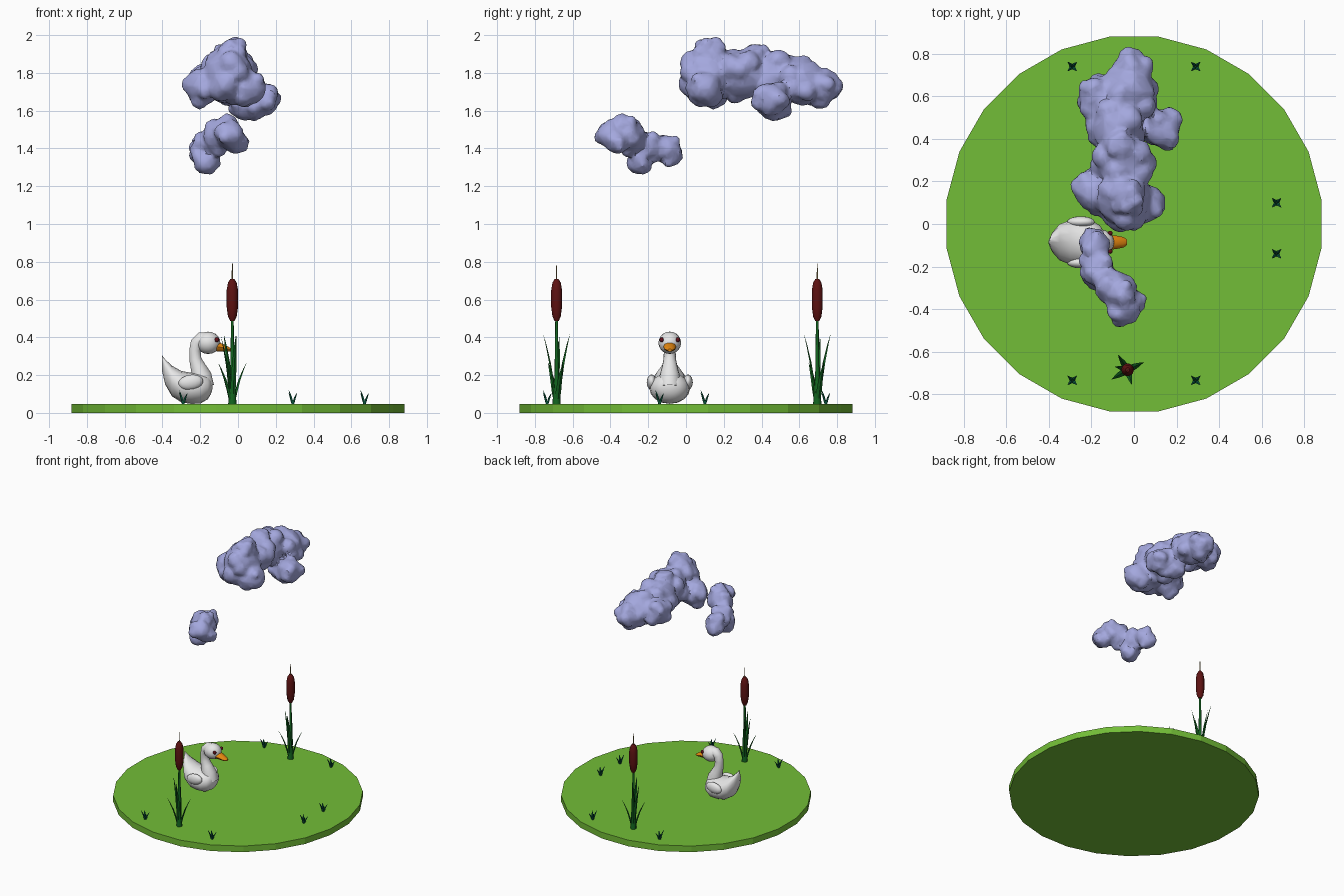
import bpy, bmesh, math, random
from mathutils import Vector, Matrix

if "Cube" in bpy.data.objects:
    bpy.data.objects.remove(bpy.data.objects["Cube"])

random.seed(4)


def material(name, r, g, b):
    m = bpy.data.materials.new(name)
    m.diffuse_color = (r, g, b, 1)
    m.use_nodes = True
    m.node_tree.nodes["Principled BSDF"].inputs["Base Color"].default_value = m.diffuse_color
    return m


GRASS = material("grass green", 0.17, 0.51, 0.038)
CLOUD = material("lavender", 0.37, 0.39, 0.73)
WHITE = material("feather white", 0.8, 0.8, 0.8)
BROWN = material("seed brown", 0.11, 0.006, 0.006)
STEM = material("reed green", 0.006, 0.13, 0.014)
TEAL = material("tuft green", 0.003, 0.11, 0.055)
ORANGE = material("bill orange", 0.8, 0.25, 0.005)
RED = material("eye red", 0.12, 0.005, 0.01)
TAN = material("spike tan", 0.4, 0.3, 0.13)


def finish(bm, name, mat, angle=None):
    """Turn a bmesh into a named object; smooth it when an angle is given."""
    bmesh.ops.recalc_face_normals(bm, faces=bm.faces)
    me = bpy.data.meshes.new(name)
    bm.to_mesh(me)
    bm.free()
    me.materials.append(mat)
    ob = bpy.data.objects.new(name, me)
    bpy.context.collection.objects.link(ob)
    if angle:
        smooth(ob, angle)
    return ob


def smooth(ob, angle):
    bpy.ops.object.select_all(action='DESELECT')
    ob.select_set(True)
    bpy.context.view_layer.objects.active = ob
    bpy.ops.object.shade_smooth_by_angle(angle=math.radians(angle))


def loft(bm, rings):
    """Skin a list of equal-length rings of points and cap both ends."""
    vs = [[bm.verts.new(p) for p in ring] for ring in rings]
    n = len(vs[0])
    for a, b in zip(vs, vs[1:]):
        for i in range(n):
            bm.faces.new((a[i], a[(i + 1) % n], b[(i + 1) % n], b[i]))
    bm.faces.new(vs[0])
    bm.faces.new(vs[-1][::-1])


def ring(c, u, v, n):
    c, u, v = Vector(c), Vector(u), Vector(v)
    return [c + u * math.cos(t) + v * math.sin(t)
            for t in (2 * math.pi * i / n for i in range(n))]


def ellipsoid(name, mat, c, r, tilt=0.0):
    bm = bmesh.new()
    m = Matrix.Translation(c) @ Matrix.Rotation(tilt, 4, 'Y') @ Matrix.Diagonal((*r, 1))
    bmesh.ops.create_uvsphere(bm, u_segments=16, v_segments=10, radius=1, matrix=m)
    return finish(bm, name, mat, 60)


def turned(name, mat, x, y, profile, n=10, angle=50):
    """Upright turned shape from (z, radius) pairs."""
    bm = bmesh.new()
    loft(bm, [ring((x, y, z), (r, 0, 0), (0, r, 0), n) for z, r in profile])
    return finish(bm, name, mat, angle)


def blade(bm, base, dx, dy, height, width):
    """Tapered leaf that leans outward and narrows to a point."""
    out = Vector((dx, dy, 0))
    side = Vector((-dy, dx, 0)).normalized()
    rings = []
    for t, w in ((0, .6), (.3, 1), (.6, .8), (.85, .4), (1, .04)):
        c = Vector(base) + out * (0.12 + 0.3 * t + 0.58 * t * t) + Vector((0, 0, height * t))
        rings.append(ring(c, side * width * w, out.normalized() * 0.006 * w, 4))
    loft(bm, rings)


# Round island
bm = bmesh.new()
corners = [ring((0, 0, z), (0.888 * math.cos(math.pi / 24), 0.888 * math.sin(math.pi / 24), 0),
                (-0.888 * math.sin(math.pi / 24), 0.888 * math.cos(math.pi / 24), 0), 24)
           for z in (0, 0.048)]
loft(bm, corners)
finish(bm, "island", GRASS)

# Two reeds: stem, seed head, spike and leaves
LEAVES = ((-.045, .07, .37, .015), (.02, -.07, .37, .015),
          (.075, .035, .22, .016), (-.075, -.045, .22, .016), (-.06, .015, .36, .012))
for label, y, lift in (("front", -0.685, 0), ("rear", 0.695, 0.01)):
    x = -0.03
    turned(label + "_reed_stem", STEM, x, y, ((.045, .022), (.1, .019), (.2, .011), (.5, .007)), 8)
    turned(label + "_seed_head", BROWN, x, y,
           ((.487, .012), (.51, .023), (.56, .030), (.65, .030), (.69, .023), (.71, .010)), 10)
    turned(label + "_reed_spike", TAN, x, y, ((.70, .004), (.78 + lift, .0025)), 6)
    bm = bmesh.new()
    for dx, dy, h, w in LEAVES:
        blade(bm, (x, y, 0.045), dx, dy, h, w)
    finish(bm, label + "_reed_leaves", STEM)

# Small grass tufts
for i, (x, y) in enumerate(((-.29, -.735), (.29, -.735), (-.29, .74), (.29, .74),
                            (.67, .10), (.67, -.14))):
    bm = bmesh.new()
    for sx, sy, h in ((1, 1, .055), (-1, 1, .06), (-1, -1, .075), (1, -1, .06)):
        blade(bm, (x, y, 0.045), sx * .022, sy * .022, h, .008)
    finish(bm, f"grass_tuft_{i + 1}", TEAL)

# Bird body with upturned tail: sections of (x, low z, high z, half width)
CY = -0.086
bm = bmesh.new()
loft(bm, [ring((x, CY, (lo + hi) / 2), (0, w, 0), (0, 0, (hi - lo) / 2), 16)
          for x, lo, hi, w in ((-.402, .22, .305, .006), (-.385, .15, .283, .045),
                               (-.35, .088, .25, .085), (-.30, .056, .222, .104),
                               (-.25, .048, .213, .108), (-.20, .049, .213, .102),
                               (-.16, .072, .20, .08), (-.143, .10, .178, .052),
                               (-.136, .125, .155, .02))])
finish(bm, "bird_body", WHITE, 60)

# Curved neck: path of (x, z, radius)
path = ((-.185, .14, .06), (-.193, .20, .053), (-.212, .245, .041), (-.226, .285, .033),
        (-.228, .33, .031), (-.218, .368, .036), (-.195, .387, .042), (-.16, .385, .04))
bm = bmesh.new()
rings = []
for i, (x, z, r) in enumerate(path):
    a, b = path[max(i - 1, 0)], path[min(i + 1, len(path) - 1)]
    d = Vector((b[0] - a[0], 0, b[1] - a[1])).normalized()
    rings.append(ring((x, CY, z), (0, r, 0), d.cross(Vector((0, r, 0))), 14))
loft(bm, rings)
finish(bm, "bird_neck", WHITE, 60)

# Head, bill, eyes and wings
ellipsoid("bird_head", WHITE, (-.158, CY, .371), (.065, .06, .059))
bm = bmesh.new()
loft(bm, [ring((x, CY, z), (0, w, 0), (0, 0, h), 10)
          for x, z, w, h in ((-.115, .352, .034, .028), (-.085, .346, .032, .022),
                             (-.05, .337, .025, .013), (-.032, .332, .012, .006))])
finish(bm, "bird_bill", ORANGE, 40)
for label, s in (("right", -1), ("left", 1)):
    ellipsoid(label + "_eye", RED, (-.112, CY + s * .043, .387), (.012, .011, .013))
    ellipsoid(label + "_wing", WHITE, (-.25, CY + s * .096, .162), (.066, .026, .04), -0.15)


def cloud(name, puffs):
    """Fuse big puffs covered with small random puffs into one lumpy mass."""
    bm = bmesh.new()
    for x, y, z, r in puffs:
        balls = [(Vector((x, y, z)), r * .83)]
        for _ in range(11):
            d = Vector([random.gauss(0, 1) for _ in range(3)]).normalized()
            balls.append((Vector((x, y, z)) + d * r * .63, r * random.uniform(.34, .44)))
        for c, rad in balls:
            made = bmesh.ops.create_icosphere(bm, subdivisions=2, radius=rad,
                                              matrix=Matrix.Translation(c))
            for v in made["verts"]:
                v.co += (v.co - c) * random.uniform(-.07, .07)
    ob = finish(bm, name, CLOUD)
    rm = ob.modifiers.new("fuse", 'REMESH')
    rm.mode = 'VOXEL'
    rm.voxel_size = 0.012
    dec = ob.modifiers.new("facets", 'DECIMATE')
    dec.ratio = 0.3
    dg = bpy.context.evaluated_depsgraph_get()
    me = bpy.data.meshes.new_from_object(ob.evaluated_get(dg))
    ob.modifiers.clear()
    ob.data = me
    smooth(ob, 30)


# Clouds
cloud("large_cloud", ((-.05, .12, 1.79, .165), (-.18, .15, 1.73, .12), (.06, .10, 1.72, .11),
                      (-.05, .30, 1.79, .16), (-.08, .46, 1.79, .155), (-.17, .60, 1.75, .115),
                      (-.02, .62, 1.75, .15), (-.01, .72, 1.72, .11), (.13, .45, 1.66, .11),
                      (.04, .48, 1.63, .10), (-.03, .13, 1.9, .10), (-.06, .36, 1.88, .09)))
cloud("small_cloud", ((-.18, -.10, 1.40, .085), (-.17, -.2, 1.41, .095), (-.17, -.25, 1.33, .08),
                      (-.1, -.30, 1.46, .105), (-.04, -.40, 1.47, .09), (-.06, -.32, 1.51, .08),
                      (-.19, -.08, 1.36, .07), (-.01, -.36, 1.43, .07)))
